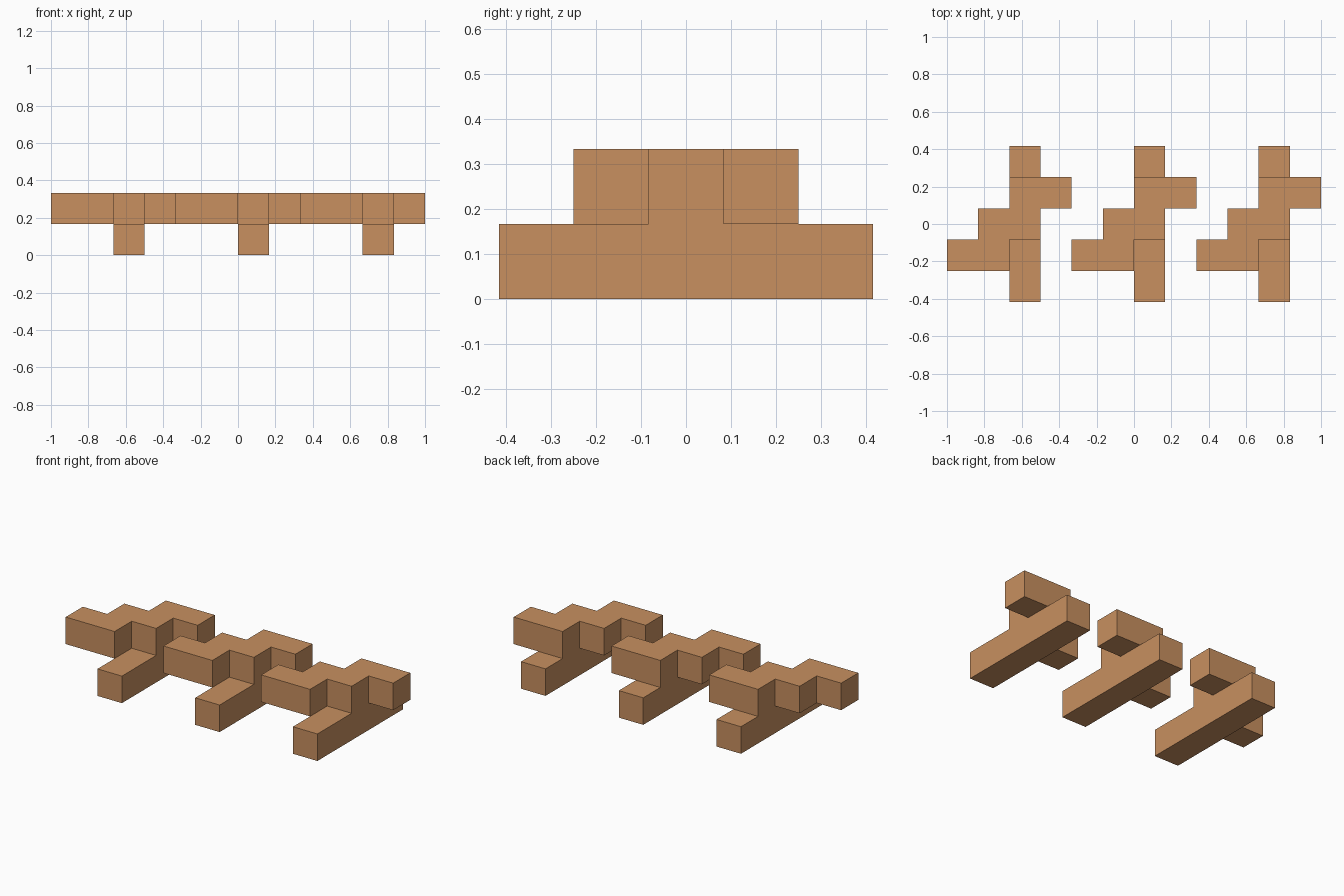
import bpy, bmesh, math
from mathutils import Vector

if "Cube" in bpy.data.objects:
    bpy.data.objects.remove(bpy.data.objects["Cube"])

U = 1 / 6  # edge length of one cube cell

wood = bpy.data.materials.new("warm tan wood")
wood.diffuse_color = (0.578, 0.279, 0.117, 1)
wood.use_nodes = True
wood.node_tree.nodes["Principled BSDF"].inputs["Base Color"].default_value = wood.diffuse_color

# Cells of one puzzle piece: a five-cell bar below, a stepped zigzag above
cells = {(0, y, 0) for y in range(-2, 3)}
for row, x0 in ((-1, -2), (0, -1), (1, 0)):
    cells |= {(x0, row, 1), (x0 + 1, row, 1)}


def cell_union(name, cells):
    """Skin the outside of a set of unit cells and merge its flat faces."""
    bm = bmesh.new()
    for c in cells:
        for axis in range(3):
            for sign in (-1, 1):
                n = [0, 0, 0]
                n[axis] = sign
                if tuple(a + b for a, b in zip(c, n)) in cells:
                    continue
                n = Vector(n)
                a = Vector((n.y, n.z, n.x))
                b = n.cross(a)
                mid = Vector(c) + n / 2
                quad = [mid + (a * i + b * j) / 2
                        for i, j in ((-1, -1), (1, -1), (1, 1), (-1, 1))]
                bm.faces.new([bm.verts.new((p + Vector((0.5, 0, 0.5))) * U) for p in quad])
    bmesh.ops.remove_doubles(bm, verts=bm.verts[:], dist=1e-4)
    bmesh.ops.dissolve_limit(bm, angle_limit=math.radians(1),
                             verts=bm.verts[:], edges=bm.edges[:])
    mesh = bpy.data.meshes.new(name)
    bm.to_mesh(mesh)
    bm.free()
    mesh.materials.append(wood)
    return mesh


# Three identical pieces in a row
piece = cell_union("puzzle_piece", cells)
for side, x in (("left", -4), ("middle", 0), ("right", 4)):
    ob = bpy.data.objects.new(f"{side}_puzzle_piece", piece)
    ob.location.x = x * U
    bpy.context.collection.objects.link(ob)
